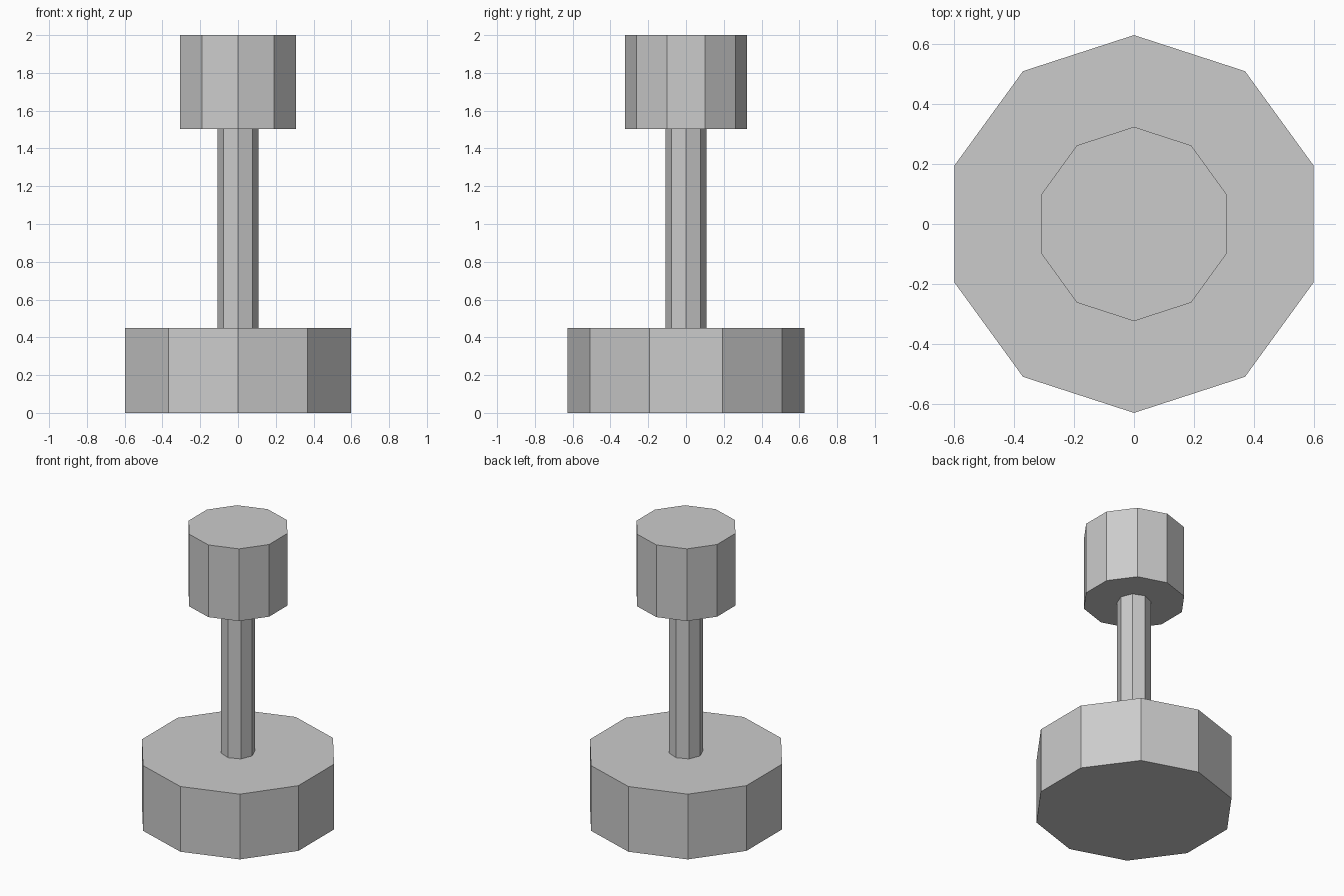
import bpy

if "Cube" in bpy.data.objects:
    bpy.data.objects.remove(bpy.data.objects["Cube"])


def prism(name, sides, radius, z0, z1):
    """Upright flat-faced cylinder with a corner on the y axis."""
    bpy.ops.mesh.primitive_cylinder_add(
        vertices=sides, radius=radius, depth=z1 - z0,
        location=(0, 0, (z0 + z1) / 2))
    bpy.context.object.name = name


# Wide ten-sided weight at the bottom
prism("base_weight", 10, 0.628, 0.0, 0.45)
# Slim eight-sided grip, set slightly into both weights
prism("handle", 8, 0.108, 0.44, 1.51)
# Smaller ten-sided weight at the top
prism("top_weight", 10, 0.323, 1.502, 2.0)
